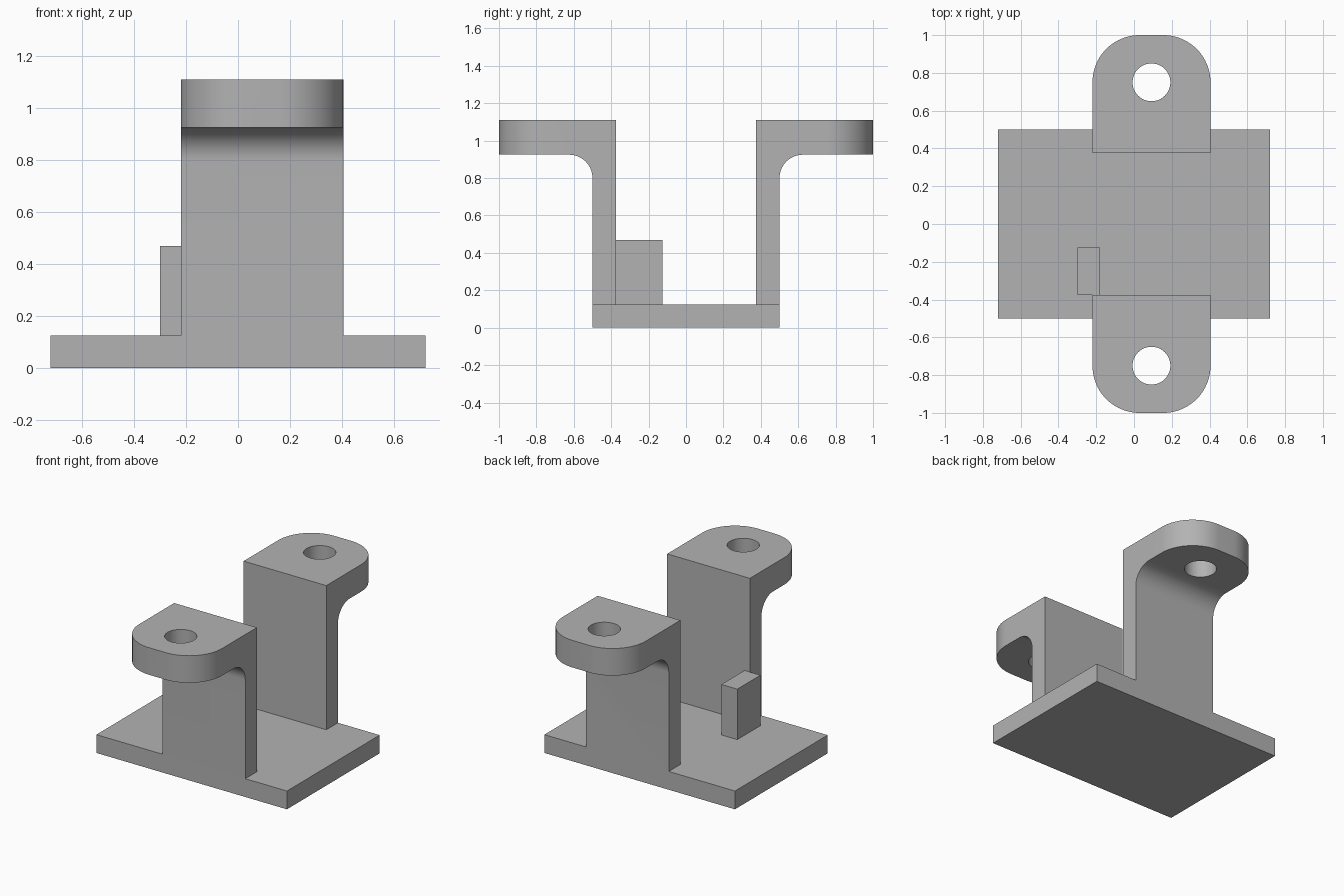
import bpy, bmesh, math
from mathutils import Vector

if "Cube" in bpy.data.objects:
    bpy.data.objects.remove(bpy.data.objects["Cube"])

grey = bpy.data.materials.new("plain grey")
grey.diffuse_color = (0.45, 0.45, 0.45, 1)
grey.use_nodes = True
grey.node_tree.nodes["Principled BSDF"].inputs["Base Color"].default_value = grey.diffuse_color


def prism(name, points, to_3d, start, end):
    """Extrude a closed 2D outline from start to end along the remaining axis."""
    bm = bmesh.new()
    face = bm.faces.new([bm.verts.new(to_3d(a, b, start)) for a, b in points])
    new = bmesh.ops.extrude_face_region(bm, geom=[face])["geom"]
    shift = Vector(to_3d(0, 0, end)) - Vector(to_3d(0, 0, start))
    bmesh.ops.translate(bm, vec=shift, verts=[v for v in new if isinstance(v, bmesh.types.BMVert)])
    bmesh.ops.recalc_face_normals(bm, faces=bm.faces)
    mesh = bpy.data.meshes.new(name)
    bm.to_mesh(mesh)
    bm.free()
    mesh.materials.append(grey)
    obj = bpy.data.objects.new(name, mesh)
    bpy.context.collection.objects.link(obj)
    return obj


def arc(cx, cy, r, a0, a1, n):
    """Points on an arc, angles in degrees."""
    angles = [math.radians(a0 + (a1 - a0) * i / n) for i in range(n + 1)]
    return [(cx + r * math.cos(a), cy + r * math.sin(a)) for a in angles]


def rect(x0, x1, y0, y1):
    return [(x0, y0), (x1, y0), (x1, y1), (x0, y1)]


def along_z(a, b, t):
    return (a, b, t)


def along_x(a, b, t):
    return (t, a, b)


X0, X1 = -0.22, 0.405                      # bracket width
Y_IN, Y_OUT, Y_TIP = 0.375, 0.5, 1.0       # wall faces and lug tip
BASE, LUG, TOP = 0.125, 0.925, 1.11        # heights
CORNER, FILLET, HOLE = 0.25, 0.125, 0.1    # radii

# Base plate and small stop block
prism("base_plate", rect(-0.72, 0.72, -0.5, 0.5), along_z, 0, BASE)
prism("stop_block", rect(-0.30, -0.18, -0.375, -0.125), along_z, BASE, 0.47)

# Bracket side profile: upright wall, filleted into an outward lug
side = [(Y_IN, BASE), (Y_OUT, BASE)]
side += arc(Y_OUT + FILLET, LUG - FILLET, FILLET, 180, 90, 16)
side += [(Y_TIP, LUG), (Y_TIP, TOP), (Y_IN, TOP)]
bracket = prism("brackets", side, along_x, X0, X1)

# Plan outline that rounds the lug corners, and the bolt hole
plan = [(X0, Y_IN - 0.1), (X1, Y_IN - 0.1)]
plan += arc(X1 - CORNER, Y_TIP - CORNER, CORNER, 0, 90, 20)
plan += arc(X0 + CORNER, Y_TIP - CORNER, CORNER, 90, 180, 20)
outline = prism("outline_cutter", plan, along_z, 0, 1.3)
hole = prism("hole_cutter", arc((X0 + X1) / 2, 0.75, HOLE, 0, 360, 48)[:-1], along_z, 0.7, 1.3)

for cutter, operation in ((outline, 'INTERSECT'), (hole, 'DIFFERENCE')):
    cutter.hide_render = True
    cutter.hide_viewport = True
    mod = bracket.modifiers.new(operation.lower(), 'BOOLEAN')
    mod.operation = operation
    mod.solver = 'EXACT'
    mod.object = cutter

# Second bracket on the opposite side
mirror = bracket.modifiers.new("mirror", 'MIRROR')
mirror.use_axis = (False, True, False)
mirror.use_mirror_merge = False

# Bake the cuts, drop the cutters and smooth the curved faces
depsgraph = bpy.context.evaluated_depsgraph_get()
baked = bpy.data.meshes.new_from_object(bracket.evaluated_get(depsgraph))
bracket.modifiers.clear()
bracket.data = baked
for cutter in (outline, hole):
    bpy.data.objects.remove(cutter)
bpy.ops.object.select_all(action='DESELECT')
bracket.select_set(True)
bpy.context.view_layer.objects.active = bracket
bpy.ops.object.shade_smooth_by_angle(angle=math.radians(30))
